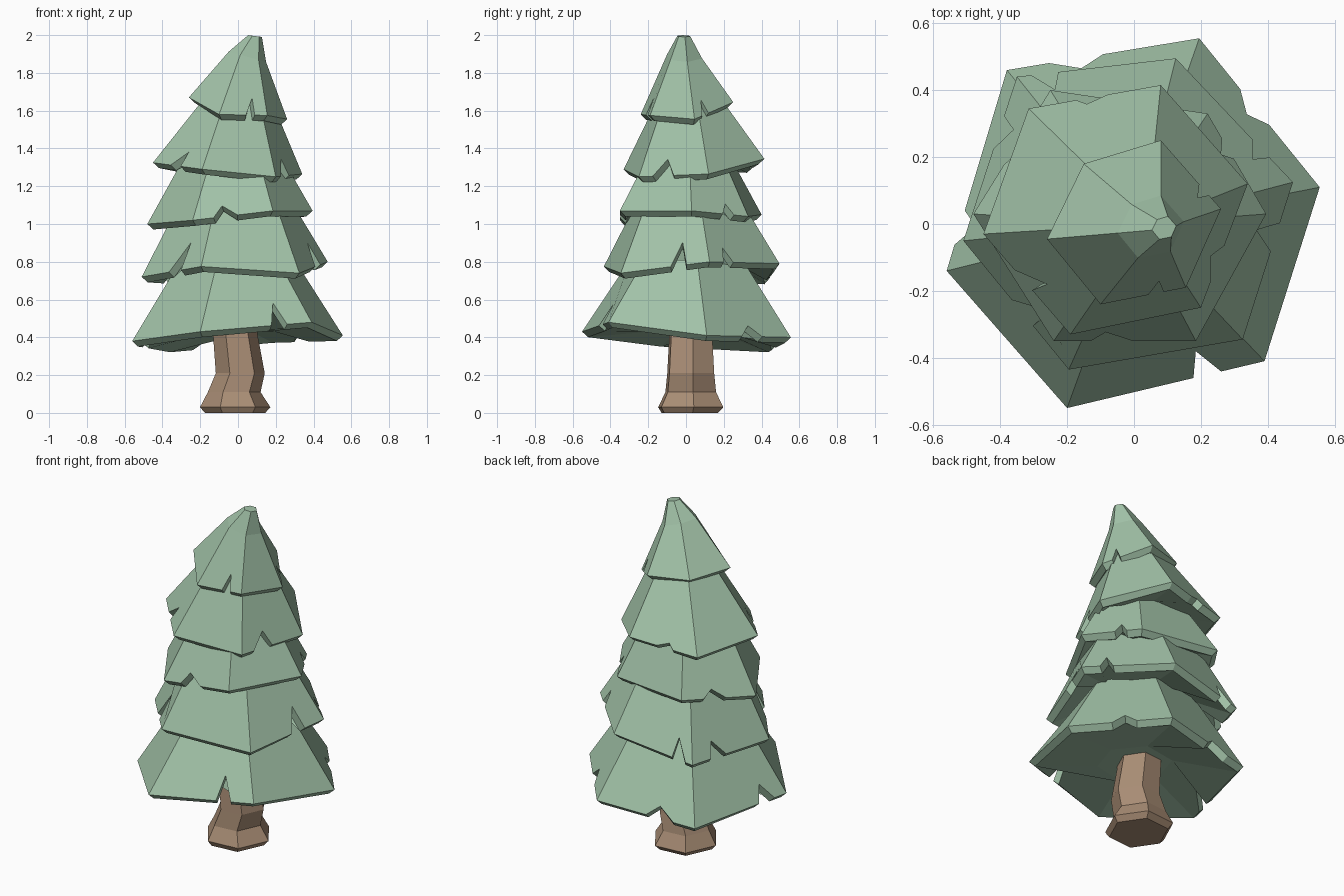
import bpy, bmesh, math
from mathutils import Vector

if "Cube" in bpy.data.objects:
    bpy.data.objects.remove(bpy.data.objects["Cube"])


def material(name, color):
    m = bpy.data.materials.new(name)
    m.diffuse_color = (*color, 1)
    m.use_nodes = True
    m.node_tree.nodes["Principled BSDF"].inputs["Base Color"].default_value = m.diffuse_color
    return m


GREEN = material("foliage_green", (0.36, 0.54, 0.39))
BROWN = material("bark_brown", (0.40, 0.27, 0.18))


def finish(bm, name, mat):
    bmesh.ops.recalc_face_normals(bm, faces=bm.faces)
    mesh = bpy.data.meshes.new(name)
    bm.to_mesh(mesh)
    bm.free()
    mesh.materials.append(mat)
    obj = bpy.data.objects.new(name, mesh)
    bpy.context.collection.objects.link(obj)
    return obj


def tier(name, corners, rings, notches, inner):
    """Six-sided skirt. corners: rim points; rings: (scale, z, cx, cy, tilt) going up;
    notches: side -> (start, peak, end, depth); inner: (scale, z) of the underside."""
    bm = bmesh.new()
    B = [Vector(c) for c in corners]
    n = len(B)

    def ring(s, z, cx=0, cy=0, tilt=0):
        return [Vector((b.x * s + cx, b.y * s + cy, z + tilt * b.x * s)) for b in B]

    T = ring(*rings[0])
    # rim points with V-shaped notches, one list per side
    sides = []
    for k in range(n):
        j = (k + 1) % n
        pts = [B[k]]
        if k in notches:
            a, p, c, d = notches[k]
            for t, depth in ((a, 0), (p, d), (c, 0)):
                pts.append(B[k].lerp(B[j], t).lerp(T[k].lerp(T[j], t), depth))
        sides.append(pts)

    def lower(p):
        r = Vector((p.x, p.y, 0)).normalized()
        return p - r * 0.032 - Vector((0, 0, 0.029))

    up = [[bm.verts.new(p) for p in s] for s in sides]
    low = [[bm.verts.new(lower(p)) for p in s] for s in sides]
    levels = [[bm.verts.new(p) for p in ring(*r)] for r in rings]
    under = [bm.verts.new(p) for p in ring(*inner)]
    for k in range(n):
        j = (k + 1) % n
        u, l = up[k] + [up[j][0]], low[k] + [low[j][0]]
        bm.faces.new(u + [levels[0][j], levels[0][k]])
        bm.faces.new(l + [under[j], under[k]])
        for i in range(len(u) - 1):
            bm.faces.new((u[i], u[i + 1], l[i + 1], l[i]))
        for lo, hi in zip(levels, levels[1:]):
            bm.faces.new((lo[k], lo[j], hi[j], hi[k]))
    bm.faces.new(levels[-1])
    bm.faces.new(under)
    return finish(bm, name, GREEN)


# foliage tiers, bottom to top
tier("foliage_tier_1",
     [(-.20, -.55, .43), (.39, -.41, .48), (.555, .11, .41),
      (.195, .555, .40), (-.38, .46, .35), (-.56, -.14, .38)],
     [(.54, .81)],
     {0: (.64, .71, .78, .34), 2: (.42, .54, .66, .14),
      3: (.50, .63, .78, .13), 4: (.70, .78, .87, .2)},
     (.35, .43))
tier("foliage_tier_2",
     [(-.195, -.435, .775), (.325, -.345, .74), (.475, .125, .80),
      (.125, .495, .79), (-.35, .44, .71), (-.51, -.05, .72)],
     [(.62, 1.10)],
     {1: (.56, .69, .74, .38), 2: (.20, .24, .34, .25), 3: (.74, .82, .91, .28),
      4: (.24, .27, .44, .22), 5: (.46, .68, .66, .42)},
     (.5, .80))
tier("foliage_tier_3",
     [(-.24, -.35, 1.02), (.185, -.35, 1.07), (.395, .03, 1.07),
      (.22, .33, 1.04), (-.25, .40, 1.05), (-.48, .03, 1.0)],
     [(.62, 1.33)],
     {0: (.26, .35, .56, .2), 2: (.55, .65, .75, .2), 4: (.30, .42, .60, .15)},
     (.5, 1.09))
tier("foliage_tier_4",
     [(-.19, -.33, 1.29), (.20, -.25, 1.25), (.34, .12, 1.265),
      (.08, .415, 1.345), (-.315, .345, 1.30), (-.45, -.03, 1.325)],
     [(.47, 1.65, .02, 0)],
     {1: (.20, .38, .50, .22), 3: (.40, .58, .64, .08), 5: (.36, .58, .56, .22)},
     (.5, 1.33))
tier("foliage_top",
     [(-.10, -.24, 1.58), (.155, -.19, 1.575), (.26, .045, 1.555),
      (.08, .25, 1.645), (-.15, .18, 1.65), (-.26, -.045, 1.67)],
     [(.38, 1.885, .05, -.01, -.28), (.14, 1.995, .09, -.012, -.13)],
     {0: (.56, .68, .74, .3), 2: (.2, .26, .36, .28)},
     (.45, 1.65))

# trunk: six-sided stacked rings, flared at the foot
bm = bmesh.new()
trunk = []
for z, cx, cy, rx, ry in ((0, -.015, .02, .16, .165), (.03, -.015, .025, .187, .19),
                          (.11, -.02, .025, .14, .148), (.21, .012, .025, .13, .137),
                          (.42, -.015, .025, .118, .125), (.60, -.01, .02, .11, .11)):
    angs = [math.radians(60 * i + 5) for i in range(6)]
    trunk.append([bm.verts.new((cx + rx * math.cos(a), cy + ry * math.sin(a), z)) for a in angs])
for lo, hi in zip(trunk, trunk[1:]):
    for i in range(6):
        j = (i + 1) % 6
        bm.faces.new((lo[i], lo[j], hi[j], hi[i]))
bm.faces.new(trunk[0])
bm.faces.new(trunk[-1])
finish(bm, "trunk", BROWN)
